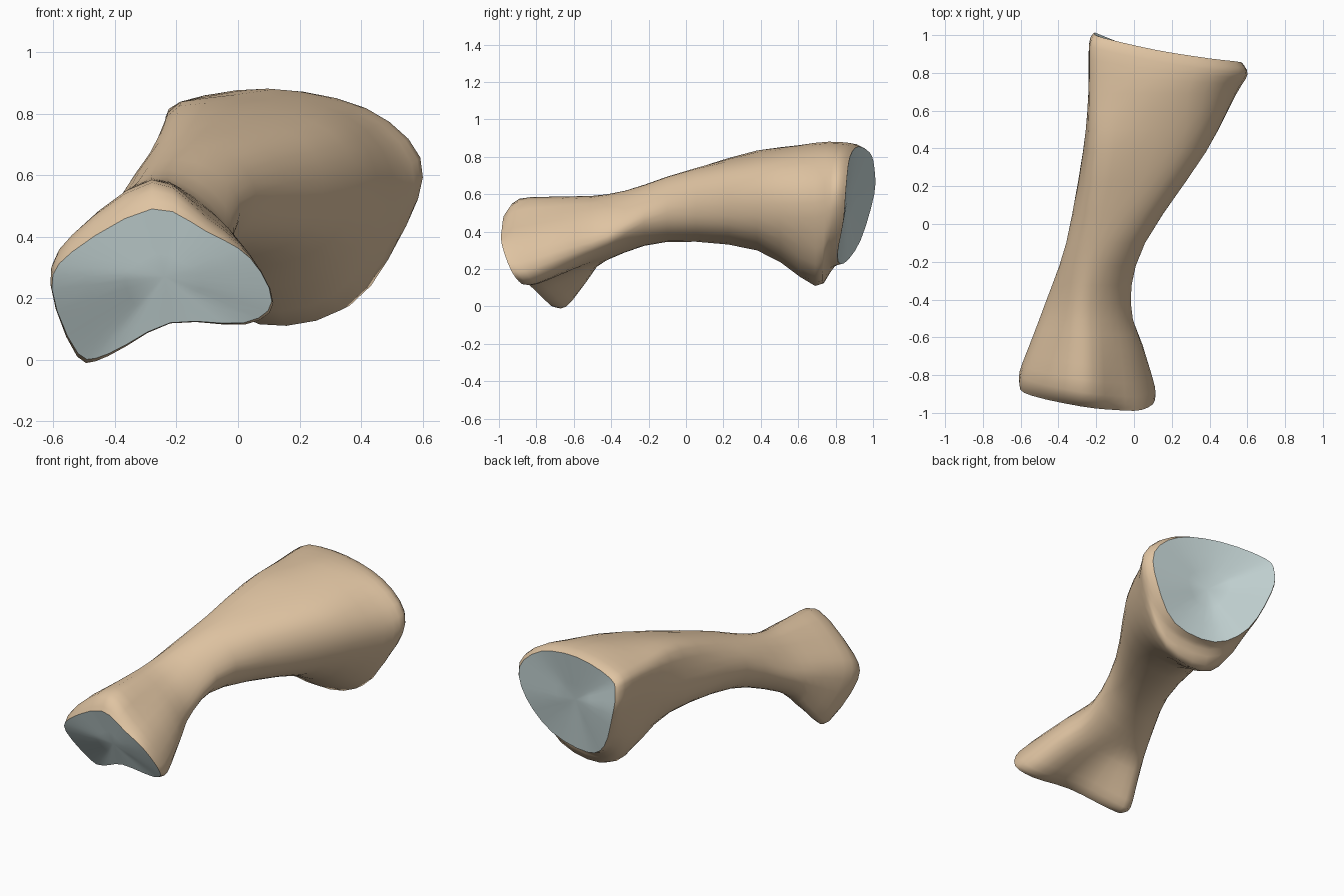
import bpy, bmesh
from math import sin, cos, radians
from mathutils import Vector

if "Cube" in bpy.data.objects:
    bpy.data.objects.remove(bpy.data.objects["Cube"])

STEPS = 3   # spline steps between control points


def spline(a, b, c, d, t):
    return 0.5 * (2*b + (c-a)*t + (2*a-5*b+4*c-d)*t*t + (3*b-a-3*c+d)*t**3)


def smooth_loop(p):
    n = len(p)
    return [spline(p[i-1], p[i], p[(i+1) % n], p[(i+2) % n], k/STEPS)
            for i in range(n) for k in range(STEPS)]


def flat(y, outline):
    return [Vector((x, y, z)) for x, z in outline]


def oval(y, cx, cz, rx, rz):
    angles = [radians(115 - 36*k) for k in range(10)]
    return [Vector((cx + rx*cos(a), y, cz + rz*sin(a))) for a in angles]


def front_y(x, z):   # slope of the front joint
    return -.78 - .14*x - .9*z + .9*z*z


def back_y(x, z):    # slope of the back joint
    return .97 - .2*x - .6*(z - .65)**2


def material(name, rgb):
    m = bpy.data.materials.new(name)
    m.diffuse_color = (*rgb, 1)
    m.use_nodes = True
    m.node_tree.nodes["Principled BSDF"].inputs["Base Color"].default_value = m.diffuse_color
    return m


def loft(name, rings, mat, tip=None, flip=False):
    bm = bmesh.new()
    vs = [[bm.verts.new(p) for p in r] for r in rings]
    n = len(vs[0])
    for a, b in zip(vs, vs[1:]):
        for i in range(n):
            j = (i+1) % n
            bm.faces.new((a[i], b[i], b[j], a[j]))
    if tip is not None:
        c = bm.verts.new(tip)
        for i in range(n):
            bm.faces.new((vs[-1][i], c, vs[-1][(i+1) % n]))
    if flip:
        bmesh.ops.reverse_faces(bm, faces=bm.faces[:])
    for f in bm.faces:
        f.smooth = True
    me = bpy.data.meshes.new(name)
    bm.to_mesh(me)
    bm.free()
    me.materials.append(mat)
    bpy.context.collection.objects.link(bpy.data.objects.new(name, me))


def joint_face(name, rim, centre, mat, flip):
    c = Vector(centre)
    loft(name, [[p.lerp(c, t) for p in rim] for t in (0, .3, .65)], mat, c, flip)


# outlines in x, z, clockwise from the top ridge
front = [(-.28, .49), (-.1, .415), (.04, .33), (.11, .19), (.02, .12),
         (-.22, .12), (-.42, .02), (-.52, .02), (-.605, .23), (-.54, .35)]
neck = [(-.28, .6), (-.13, .54), (-.04, .44), (-.02, .35), (-.1, .29),
        (-.22, .26), (-.36, .25), (-.44, .29), (-.47, .38), (-.4, .5)]
flare = [(-.19, .825), (.1, .81), (.3, .74), (.38, .6), (.34, .43),
         (.2, .33), (0, .3), (-.15, .37), (-.26, .5), (-.26, .68)]
back = [(-.16, .82), (.12, .855), (.4, .8), (.565, .65), (.53, .46),
        (.37, .27), (.1, .23), (-.08, .35), (-.19, .6), (-.21, .74)]

# joint rims, and the swollen heads derived from them
front_rim = [Vector((x, front_y(x, z), z)) for x, z in front]
front_head = [Vector((x, front_y(x, z) + .075,
                      z + .22*max(z - .1, 0)*min(1, max(0, (.1 - x)/.3)))) for x, z in front]
front_neck = [a.lerp(b, .5) for a, b in zip(front_head, flat(-.42, neck))]
back_rim = [Vector((x, back_y(x, z), z)) for x, z in back]
back_head = [Vector((.17 + 1.07*(x - .17), back_y(x, z) - .06, .55 + 1.07*(z - .55)))
             for x, z in back]
back_neck = [Vector((x - .03, .69, .875 + 1.216*(z - .855))) for x, z in back]

controls = [front_rim, front_head, front_neck, flat(-.42, neck),
            oval(-.1, -.15, .52, .21, .175), flat(.38, flare),
            back_neck, back_head, back_rim]
loops = [smooth_loop(s) for s in controls]
last = len(loops) - 1
skin = []
for i in range(last):
    quad = loops[max(i-1, 0)], loops[i], loops[i+1], loops[min(i+2, last)]
    for k in range(STEPS):
        skin.append([spline(*q, k/STEPS) for q in zip(*quad)])
skin.append(loops[-1])

bone = material("bone", (.74, .55, .36))
cartilage = material("cartilage", (.62, .74, .74))

# bone body and the two joint surfaces
loft("bone_shaft", skin, bone)
joint_face("front_joint_surface", loops[0], (-.24, -.905, .27), cartilage, True)
joint_face("back_joint_surface", loops[-1], (.17, .86, .55), cartilage, False)
